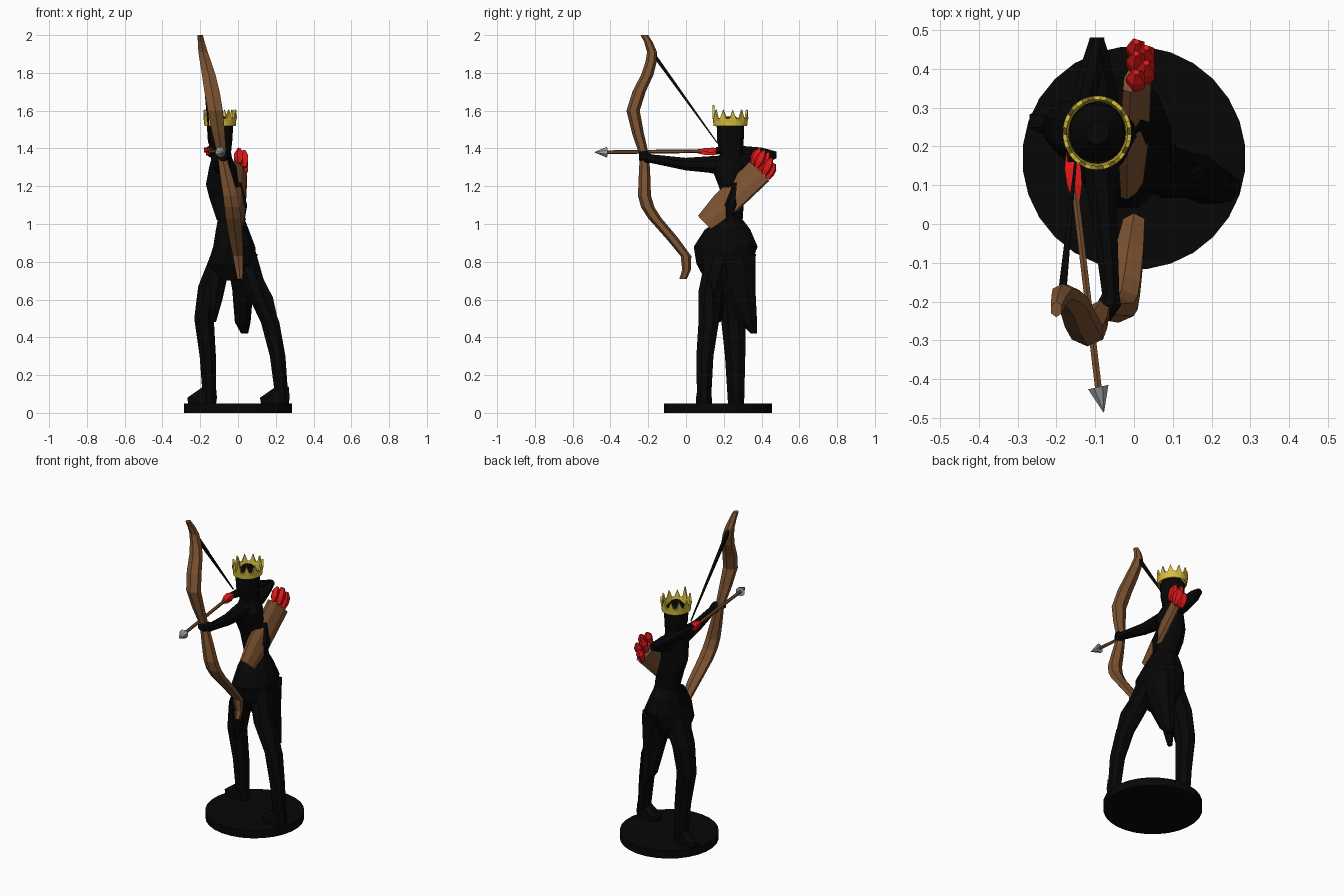
import bpy, bmesh, math
from mathutils import Vector

cube = bpy.data.objects.get("Cube")
if cube:
    bpy.data.objects.remove(cube)


def material(name, red, green, blue):
    made = bpy.data.materials.new(name)
    made.use_nodes = True
    colour = (red, green, blue, 1)
    made.diffuse_color = colour
    made.node_tree.nodes["Principled BSDF"].inputs["Base Color"].default_value = colour
    return made


black = material("black", .002, .002, .002)
wood = material("brown wood", .2, .085, .03)
scarlet = material("red feather", 1, .012, .012)
gold = material("gold", .7, .52, .045)
steel = material("grey steel", .38, .38, .38)

upward = Vector((0, 0, 1))
backward = Vector((0, 1, 0))
slanted = Vector((0, .72, .7)).normalized()


def finish(name, bm, mat):
    bmesh.ops.recalc_face_normals(bm, faces=bm.faces)
    mesh = bpy.data.meshes.new(name)
    bm.to_mesh(mesh)
    bm.free()
    mesh.materials.append(mat)
    part = bpy.data.objects.new(name, mesh)
    bpy.context.collection.objects.link(part)
    return part


def loft(name, mat, centres, widths, depths, axis=upward, sides=8, twist=0):
    """Skin elliptical rings that lie square to the axis."""
    side = (Vector((1, 0, 0)) - axis * axis.x).normalized()
    front = axis.cross(side)
    side, front = (side * math.cos(twist) + front * math.sin(twist),
                   front * math.cos(twist) - side * math.sin(twist))
    bm = bmesh.new()
    rings = []
    for centre, width, depth in zip(centres, widths, depths):
        ring = []
        for i in range(sides):
            angle = math.tau * (i + .5) / sides
            offset = side * width * math.cos(angle) + front * depth * math.sin(angle)
            ring.append(bm.verts.new(Vector(centre) + offset))
        rings.append(ring)
    for lower, upper in zip(rings, rings[1:]):
        for i in range(sides):
            j = (i + 1) % sides
            bm.faces.new((lower[i], lower[j], upper[j], upper[i]))
    bm.faces.new(rings[0])
    bm.faces.new(rings[-1])
    return finish(name, bm, mat)


def limb(name, mat, joints, start, end, bulge=0, flat=1, axis=upward, sides=8):
    """Tapered tube through the joints, swelling by bulge at its middle."""
    last = len(joints) - 1
    radii = [start + (end - start) * i / last + bulge * math.sin(math.pi * i / last)
             for i in range(last + 1)]
    return loft(name, mat, joints, radii, [r * flat for r in radii], axis, sides)


def rod(name, mat, start, end, radii, sides=6):
    """Straight piece whose radius follows evenly spaced values."""
    start, end = Vector(start), Vector(end)
    centres = [start.lerp(end, i / (len(radii) - 1)) for i in range(len(radii))]
    return loft(name, mat, centres, radii, radii, (end - start).normalized(), sides)


def smooth_path(points, steps):
    """Curve passing through every point."""
    points = [Vector(p) for p in points]
    padded = [points[0], *points, points[-1]]
    path = []
    for a, b, c, d in zip(padded, padded[1:], padded[2:], padded[3:]):
        for i in range(steps):
            t = i / steps
            path.append(b + (c - a) * t / 2 + (a - b * 2.5 + c * 2 - d / 2) * t ** 2
                        + (b * 3 - a - c * 3 + d) * t ** 3 / 2)
    return path + [points[-1]]


# Round base
floor = Vector((0, .17, 0))
rim = floor + upward * .05
limb("base", black, [floor, rim], .288, .288, sides=28)

# Joints of the two legs
left_ankle, left_calf, left_knee = (.235, .095, .05), (.21, .1, .3), (.17, .12, .48)
left_thigh, left_hip = (.095, .13, .65), (.03, .18, .85)
right_ankle, right_calf, right_knee = (-.15, .265, .05), (-.16, .26, .3), (-.18, .25, .5)
right_thigh, right_hip = (-.15, .24, .67), (-.07, .22, .85)
limb("left_leg", black, [left_ankle, left_calf, left_knee, left_thigh, left_hip], .036, .07, flat=1.1)
limb("right_leg", black, [right_ankle, right_calf, right_knee, right_thigh, right_hip], .037, .075, flat=1.25)

# Feet pointing sideways, each a wedge rising to the ankle
for name, ankle in (("left_foot", left_ankle), ("right_foot", right_ankle)):
    ankle = Vector(ankle)
    toe = Vector((-.04, 0, .03))
    sole = ankle + Vector((-.04, 0, 0))
    loft(name, black, [sole, ankle + toe, ankle + upward * .09], [.08, .085, .036], [.045, .045, .036])
rod("left_boot_cuff", black, (.165, .12, .5), (.127, .12, .71), [.05, .045, .008])

# Draped skirt and hanging tails
hem, drape, belly, waist = (-.04, .2, .7), (-.03, .2, .79), (-.02, .21, .88), (-.035, .24, 1.02)
loft("skirt", black, [hem, drape, belly, (-.03, .22, .97), waist],
     [.07, .135, .115, .09, .075], [.1, .15, .175, .125, .065], sides=12)
tail_tip, tail_flare = (.035, .36, .42), (.025, .33, .48)
loft("back_tail", black, [tail_tip, tail_flare, (.025, .28, .65), (.02, .24, .84)],
     [.02, .045, .06, .09], [.018, .05, .095, .14], sides=8)
limb("front_tail", black, [(-.13, .17, .48), (-.115, .17, .6), (-.09, .18, .8)], .015, .06, sides=6)

# Torso, head and hair
ribs, chest, shoulders, throat = (-.07, .25, 1.14), (-.083, .24, 1.21), (-.08, .225, 1.3), (-.09, .24, 1.38)
loft("torso", black, [waist, ribs, chest, shoulders, throat],
     [.08, .085, .09, .075, .045], [.062, .06, .073, .095, .055], sides=12)
brow = Vector((-.095, .235, 1.52))
loft("head", black, [(-.085, .25, 1.32), throat, brow - upward * .08, brow, brow + upward * .05],
     [.06, .055, .067, .072, .03], [.06, .064, .073, .075, .03], sides=12)

# Cloth hanging from the shoulder down the back
limb("back_sash", black, [(0, .22, .98), (.01, .24, 1.1), (-.01, .27, 1.22)], .03, .03, bulge=.012, flat=1.1)

# Pointed crown with one tall front spike
bm = bmesh.new()
columns = []
count = 33
for k in range(count):
    angle = math.tau * k / count - math.pi / 2
    outward = Vector((math.cos(angle), 1.08 * math.sin(angle), 0))
    spike = .11 if k == 0 else .04 if k % 3 else .085
    columns.append([bm.verts.new(brow + outward * radius + upward * height)
                    for radius, height in ((.078, 0), (.08, .025), (.084, spike))])
for a, b in zip(columns, columns[1:] + columns[:1]):
    for i in range(2):
        bm.faces.new((a[i], b[i], b[i + 1], a[i + 1]))
crown = finish("crown", bm, gold)
shell = crown.modifiers.new("thickness", "SOLIDIFY")
shell.thickness = .01
shell.offset = 0

# Bow arm held forward, drawing arm folded back
left_shoulder, left_elbow, left_wrist = (-.085, .2, 1.31), (-.075, 0, 1.317), (-.06, -.18, 1.345)
limb("left_arm", black, [left_shoulder, (-.085, .12, 1.315), left_elbow, left_wrist], .055, .024,
     flat=1.05, axis=backward)
grip = Vector((-.085, -.22, 1.36))
limb("left_hand", black, [left_wrist, (-.066, -.21, 1.355), grip - backward * .03], .024, .026,
     bulge=.01, axis=backward)
right_shoulder, right_elbow, right_hand = (-.08, .24, 1.31), (-.095, .48, 1.365), (-.155, .16, 1.39)
limb("right_upper_arm", black, [right_shoulder, (-.085, .33, 1.33), (-.095, .43, 1.355), right_elbow],
     .05, .018, bulge=.008, axis=backward)
limb("right_forearm", black, [right_elbow, (-.11, .4, 1.375), (-.14, .28, 1.385), right_hand],
     .02, .02, bulge=.014, axis=backward)

# Recurved bow, each half swelling between the grip and its tip, and the string
bow_foot, bow_top = (.01, -.015, .71), (-.2, -.22, 2)
lower_bend, lower_limb = (0, 0, .83), (-.025, -.165, 1.03)
upper_limb, upper_bend = (-.12, -.28, 1.6), (-.185, -.18, 1.91)
bow_path = smooth_path([bow_foot, lower_bend, lower_limb, (-.04, -.22, 1.15), grip,
                        upper_limb, (-.155, -.205, 1.79), upper_bend, bow_top], 2)
bow_widths = []
for point in bow_path:
    span = bow_top[2] - grip.z if point.z > grip.z else grip.z - bow_foot[2]
    reach = abs(point.z - grip.z) / span
    bow_widths.append(.026 - .01 * reach + .026 * math.sin(math.pi * reach))
loft("bow", wood, bow_path, bow_widths, [.012 + w / 2 for w in bow_widths], sides=6)
rod("bowstring", black, upper_bend, (-.15, .165, 1.43), [.014, .009, .004], 4)

# Nocked arrow
nock, neck, tip = Vector((-.162, .17, 1.387)), Vector((-.092, -.42, 1.38)), Vector((-.078, -.485, 1.38))
rod("arrow_shaft", wood, nock, neck, [.01, .01])
rod("arrow_head", steel, neck, tip, [.029, .001], 8)
for k in range(3):
    angle = math.tau * k / 3 + math.pi / 6
    shift = Vector((math.cos(angle), 0, math.sin(angle))) * .01
    rod("arrow_feather_" + str(k + 1), scarlet, nock + shift + backward * .015,
        nock.lerp(neck, .19) + shift, [.006, .018, .015, .001], 4)

# Quiver lying turned across the back
quiver_foot, quiver_mouth = Vector((-.005, .1, 1.005)), Vector((.01, .39, 1.28))
quiver_body = quiver_foot.lerp(quiver_mouth, .35)
loft("quiver", wood, [quiver_foot, quiver_body, quiver_mouth], [.024, .03, .028],
     [.058, .08, .08], slanted, twist=-.4)

# Spare arrow feathers, standing steeper than the quiver
steep = Vector((0, .45, .9)).normalized()
across = slanted.cross(Vector((1, 0, 0)))
for k in range(5):
    sideways = Vector((.022 if k % 2 else -.004, 0, 0))
    root = quiver_mouth + sideways - across * .028 * (k - 2)
    rod("spare_feather_" + str(k + 1), scarlet, root, root + steep * (.11 - .01 * abs(k - 2)),
        [.014, .026, .026, .008], 5)
